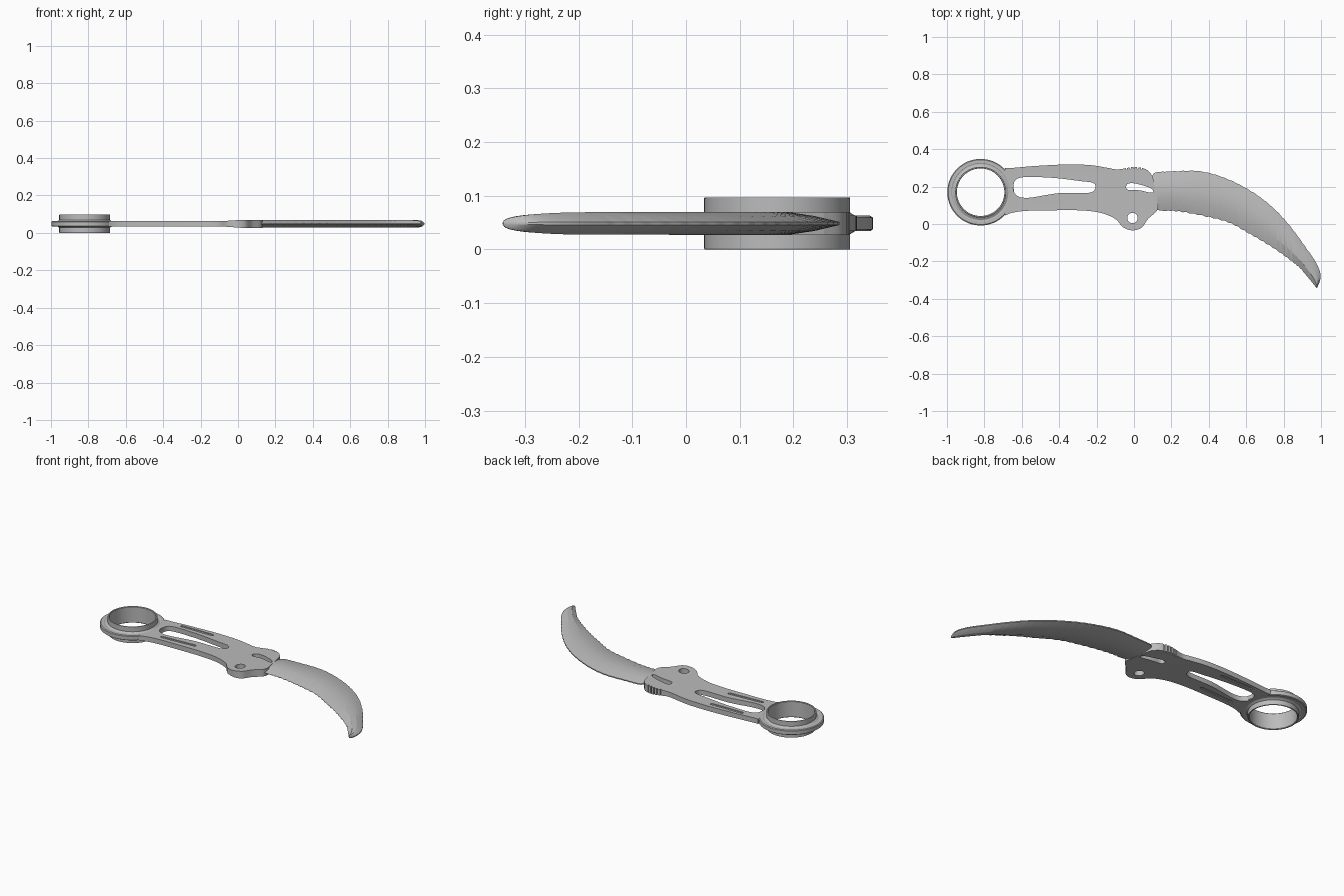
import bpy, bmesh, math
from mathutils import Vector

MID = 0.0485          # height of the symmetry plane
RING = Vector((-0.82, 0.17))

cube = bpy.data.objects.get("Cube")
if cube:
    bpy.data.objects.remove(cube, do_unlink=True)

steel = bpy.data.materials.new("grey_steel")
steel.use_nodes = True
steel.diffuse_color = (0.5, 0.5, 0.5, 1)
steel.node_tree.nodes["Principled BSDF"].inputs["Base Color"].default_value = (0.5, 0.5, 0.5, 1)


def spline(pts, steps, closed=False):
    """Smooth path through 2D points."""
    p = [Vector(q) for q in pts]
    n = len(p)
    get = (lambda i: p[i % n]) if closed else (lambda i: p[max(0, min(n - 1, i))])
    out = []
    for i in range(n if closed else n - 1):
        a, b, c, d = (get(i + k) for k in (-1, 0, 1, 2))
        for s in range(steps):
            t = s / steps
            out.append(0.5 * (2 * b + (c - a) * t + (2 * a - 5 * b + 4 * c - d) * t * t
                              + (3 * b - a - 3 * c + d) * t ** 3))
    return out if closed else out + [p[-1]]


def select(obj):
    bpy.ops.object.select_all(action="DESELECT")
    obj.select_set(True)
    bpy.context.view_layer.objects.active = obj


def finish(obj, angle=30):
    obj.data.materials.clear()
    obj.data.materials.append(steel)
    select(obj)
    bpy.ops.object.shade_smooth_by_angle(angle=math.radians(angle))


def plate(name, loops, half, z=MID):
    """Flat extruded plate; inner loops become holes."""
    cu = bpy.data.curves.new(name, "CURVE")
    cu.dimensions, cu.fill_mode, cu.extrude = "2D", "BOTH", half
    for loop in loops:
        s = cu.splines.new("POLY")
        s.points.add(len(loop) - 1)
        for pt, q in zip(s.points, loop):
            pt.co = (q[0], q[1], 0, 1)
        s.use_cyclic_u = True
    obj = bpy.data.objects.new(name, cu)
    bpy.context.collection.objects.link(obj)
    select(obj)
    bpy.ops.object.convert(target="MESH")
    obj = bpy.context.object
    bm = bmesh.new()
    bm.from_mesh(obj.data)
    bmesh.ops.remove_doubles(bm, verts=bm.verts, dist=1e-5)
    bmesh.ops.recalc_face_normals(bm, faces=bm.faces)
    bmesh.ops.translate(bm, verts=bm.verts, vec=(0, 0, z))
    bm.to_mesh(obj.data)
    bm.free()
    return obj


def mesh_object(name, bm):
    bmesh.ops.recalc_face_normals(bm, faces=bm.faces)
    me = bpy.data.meshes.new(name)
    bm.to_mesh(me)
    bm.free()
    obj = bpy.data.objects.new(name, me)
    bpy.context.collection.objects.link(obj)
    return obj


def capsule(x0, x1, y0, y1, r):
    """Outline of a round-ended slot."""
    a = math.atan2(y1 - y0, x1 - x0)
    arc = lambda x, y, start: [(x + r * math.cos(start + k * math.pi / 8),
                                y + r * math.sin(start + k * math.pi / 8)) for k in range(9)]
    return arc(x1, y1, a - math.pi / 2) + arc(x0, y0, a + math.pi / 2)


# Handle: outline, weight-saving slot, small slot and pivot hole
upper = spline([(-0.69, 0.3), (-0.65, 0.3), (-0.53, 0.31), (-0.37, 0.318), (-0.235, 0.315),
                (-0.14, 0.3), (-0.085, 0.292), (0, 0.305), (0.065, 0.292), (0.1, 0.255)], 6)
lower = spline([(0.13, 0.1), (0.12, 0.068), (0.075, 0.027), (0.04, -0.02), (-0.01, -0.034),
                (-0.06, -0.016), (-0.1, 0.027), (-0.18, 0.06), (-0.29, 0.073), (-0.45, 0.073),
                (-0.58, 0.07), (-0.65, 0.06), (-0.69, 0.045)], 6)
ring_seat = [RING + 0.16 * Vector((math.cos(a / 10), math.sin(a / 10))) for a in range(-6, 7, 2)]
main_slot = spline([(-0.645, 0.2), (-0.612, 0.247), (-0.45, 0.248), (-0.29, 0.23), (-0.22, 0.22),
                    (-0.206, 0.195), (-0.24, 0.167), (-0.4, 0.165), (-0.565, 0.14),
                    (-0.63, 0.155)], 6, True)
small_slot = spline([(-0.042, 0.2), (-0.03, 0.216), (0.01, 0.216), (0.085, 0.193),
                     (0.103, 0.172), (0.085, 0.168), (0.03, 0.18), (-0.03, 0.182)], 6, True)
pivot = [(-0.008 + 0.028 * math.cos(k * math.pi / 16), 0.032 + 0.028 * math.sin(k * math.pi / 16))
         for k in range(32)]
handle = plate("handle", [upper + lower + ring_seat, main_slot, small_slot, pivot], 0.0145)

# Thicken the handle towards the bolster
bm = bmesh.new()
bm.from_mesh(handle.data)
for x in (-0.08, 0.02):
    bmesh.ops.bisect_plane(bm, geom=bm.verts[:] + bm.edges[:] + bm.faces[:],
                           plane_co=(x, 0, 0), plane_no=(1, 0, 0))
for v in bm.verts:
    t = min(1, max(0, (v.co.x + 0.08) / 0.1))
    v.co.z = MID + (v.co.z - MID) * (1 + 0.48 * t)
bm.to_mesh(handle.data)
bm.free()

# Shallow grooves on both faces and thumb notches along the back
grooves = [capsule(-0.57, -0.37, 0.282, 0.284, 0.008), capsule(-0.58, -0.37, 0.106, 0.118, 0.008)]
notches = [capsule(x, x, 0.3 - abs(x) * 0.14, 0.35, 0.003)
           for x in (-0.04, -0.02, 0.0, 0.02, 0.04)]
cutters = [plate("groove_cutter", grooves, 0.005, MID + s * 0.0145) for s in (-1, 1)]
cutters.append(plate("notch_cutter", notches, 0.05))
for c in cutters:
    c.hide_render = True
    mod = handle.modifiers.new("cut", "BOOLEAN")
    mod.operation, mod.solver, mod.object = "DIFFERENCE", "EXACT", c
    select(handle)
    bpy.ops.object.modifier_apply(modifier=mod.name)
    bpy.data.objects.remove(c, do_unlink=True)
finish(handle)

# Finger ring: lathed sleeve with a stepped flange
half = [(0.127, 0.046), (0.129, 0.0485), (0.135, 0.0485), (0.136, 0.047), (0.136, 0.02),
        (0.148, 0.0125), (0.153, 0.0125), (0.156, 0.0145), (0.173, 0.0145), (0.178, 0.011)]
section = half + [(r, -h) for r, h in reversed(half)]
bm = bmesh.new()
loops = []
for k in range(72):
    a = k * math.tau / 72
    loops.append([bm.verts.new((RING.x + r * math.cos(a), RING.y + r * math.sin(a), MID + h))
                  for r, h in section])
for k in range(72):
    a, b = loops[k], loops[(k + 1) % 72]
    for i in range(len(section)):
        j = (i + 1) % len(section)
        bm.faces.new((a[i], b[i], b[j], a[j]))
finish(mesh_object("finger_ring", bm))

# Blade: sections lofted between the spine and the cutting edge
spine = spline([(0.095, 0.255), (0.12, 0.277), (0.2, 0.282), (0.35, 0.283), (0.49, 0.245),
                (0.62, 0.18), (0.73, 0.1), (0.83, -0.005), (0.915, -0.12), (0.975, -0.21),
                (0.998, -0.28), (0.98, -0.34)], 13)
edge = spline([(0.125, 0.075), (0.16, 0.07), (0.245, 0.065), (0.38, 0.04), (0.51, 0.005),
               (0.62, -0.055), (0.73, -0.12), (0.83, -0.19), (0.89, -0.24), (0.93, -0.285),
               (0.96, -0.322), (0.976, -0.342)], 13)
profile = [(0, 0.003), (0.2, 0.014), (0.42, 0.021), (0.72, 0.0195), (1, 0.0008)]
across = profile + [(t, -h) for t, h in reversed(profile)]
bm = bmesh.new()
rows = []
last = len(spine) - 1
for i, (s, e) in enumerate(zip(spine, edge)):
    f = i / last
    way = (e - s).normalized()
    wave = 0.004 * (i % 4 in (1, 2)) * (0.1 < f < 0.75)   # fine serration
    s, e = s + way * wave * 0.5, e - way * wave
    thin = 1 if f < 0.72 else max(0.05, math.sqrt(1 - ((f - 0.72) / 0.281) ** 2))
    rows.append([bm.verts.new((*s.lerp(e, t), MID + h * thin)) for t, h in across])
n = len(across)
for a, b in zip(rows, rows[1:]):
    for i in range(n):
        j = (i + 1) % n
        bm.faces.new((a[i], b[i], b[j], a[j]))
bm.faces.new(rows[0])
bm.faces.new(rows[-1])
finish(mesh_object("blade", bm), 20)
